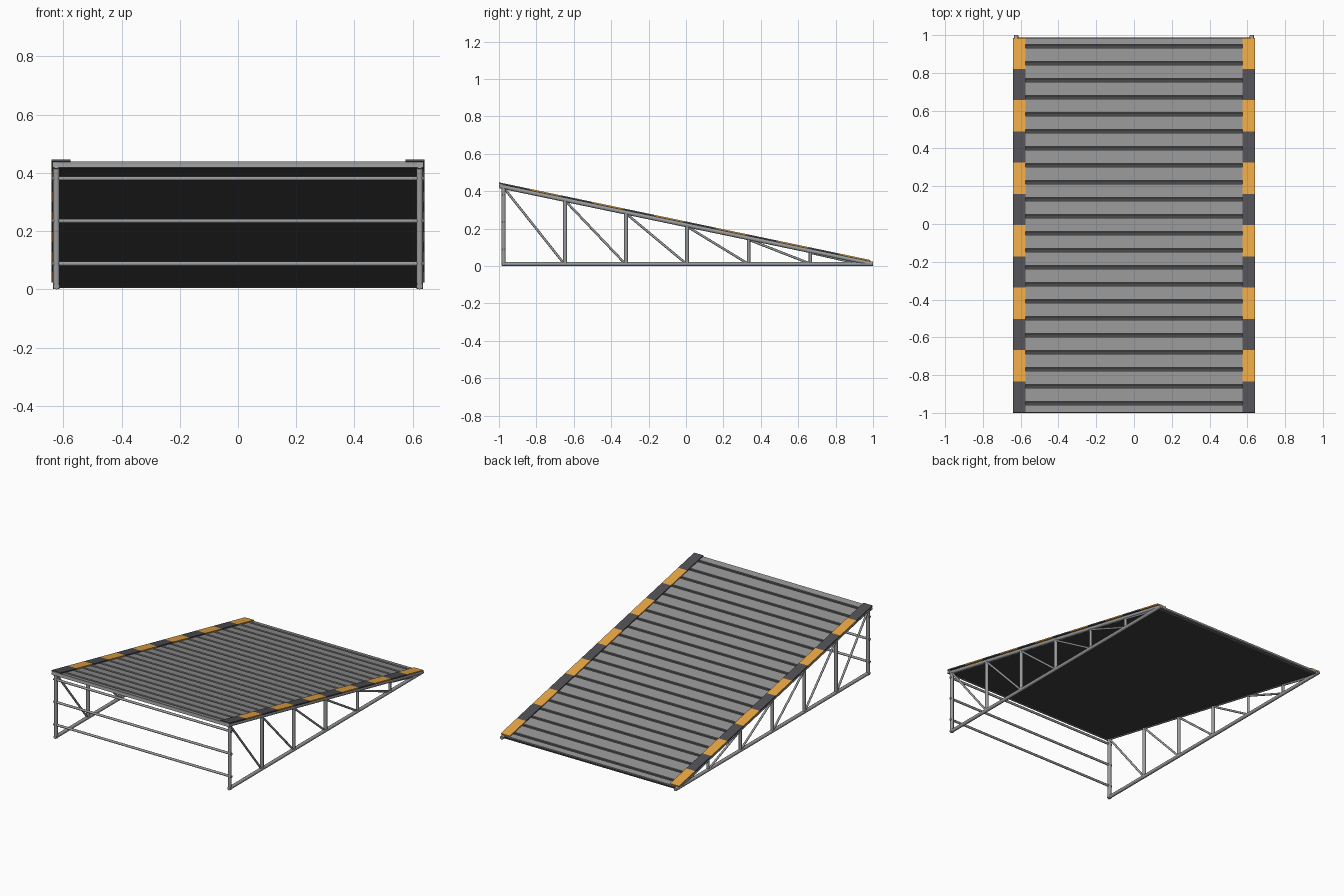
import bpy, bmesh, math
from mathutils import Vector, Matrix

if "Cube" in bpy.data.objects:
    bpy.data.objects.remove(bpy.data.objects["Cube"])

SLOPE = 0.209
ANGLE = math.atan(SLOPE)
ROT = Matrix.Rotation(-ANGLE, 4, 'X')


def mat(name, col):
    m = bpy.data.materials.new(name)
    m.diffuse_color = (*col, 1)
    m.use_nodes = True
    m.node_tree.nodes["Principled BSDF"].inputs["Base Color"].default_value = m.diffuse_color
    return m


ORANGE = mat("orange", (0.8, 0.38, 0.06))
DARK = mat("charcoal", (0.08, 0.08, 0.09))
PLATE = mat("dark_plate", (0.06, 0.06, 0.06))
STEEL = mat("steel", (0.32, 0.33, 0.34))
DECK = mat("deck_grey", (0.29, 0.29, 0.29))


def top(y):
    """Height of the deck surface at y."""
    return 0.022 + SLOPE * (1 - y)


def finish(bm, name, material):
    me = bpy.data.meshes.new(name)
    bm.to_mesh(me)
    bm.free()
    me.materials.append(material)
    ob = bpy.data.objects.new(name, me)
    bpy.context.collection.objects.link(ob)
    return ob


def slab(bm, x0, x1, y0, y1, lo, hi):
    """Box lying in the sloped deck plane; lo/hi are offsets from its surface."""
    ym = (y0 + y1) / 2
    size = Matrix.Diagonal((x1 - x0, (y1 - y0) / math.cos(ANGLE), hi - lo, 1))
    pos = Vector(((x0 + x1) / 2, ym, top(ym) + (lo + hi) / 2))
    bmesh.ops.create_cube(bm, size=1, matrix=Matrix.Translation(pos) @ ROT @ size)


def tube(bm, a, b, r, sides=16):
    a, b = Vector(a), Vector(b)
    d = b - a
    m = Matrix.Translation((a + b) / 2) @ d.to_track_quat('Z', 'Y').to_matrix().to_4x4()
    res = bmesh.ops.create_cone(bm, cap_ends=True, segments=sides, radius1=r,
                                radius2=r, depth=d.length, matrix=m)
    for f in {f for v in res['verts'] for f in v.link_faces}:
        f.smooth = len(f.verts) == 4
        if not f.smooth:
            for e in f.edges:
                e.smooth = False


# Deck: dark base plate with grey planks on it
bm = bmesh.new()
slab(bm, -0.615, 0.615, -0.995, 0.985, -0.02, -0.009)
finish(bm, "deck_plate", PLATE)

bm = bmesh.new()
pitch, gap = 0.09, 0.018
cuts = [-0.95 + pitch * i for i in range(22)]
edges = [-0.998 - gap / 2] + cuts + [0.985 + gap / 2]
for a, b in zip(edges, edges[1:]):
    slab(bm, -0.615, 0.615, a + gap / 2, b - gap / 2, -0.01, 0)
finish(bm, "deck_planks", DECK)

# Cross beams closing the high and low ends
bm = bmesh.new()
slab(bm, -0.638, 0.638, -0.999, -0.98, -0.021, -0.0005)
slab(bm, -0.62, 0.62, 0.97, 0.984, -0.02, -0.0005)
finish(bm, "end_beams", STEEL)

# Warning strips along both edges, alternating colours
step = 1.984 / 12
for name, material, start in (("dark_edge_strips", DARK, 0), ("orange_edge_strips", ORANGE, 1)):
    bm = bmesh.new()
    for i in range(start, 12, 2):
        y = -0.999 + step * i
        for x0, x1 in ((-0.64, -0.575), (0.575, 0.64)):
            slab(bm, x0, x1, y, y + step, -0.001, 0.007)
    finish(bm, name, material)

# Side trusses
R, XS = 0.011, 0.624
posts = [-0.975, -0.646, -0.32, 0.006, 0.335, 0.665]
for side, x in (("left", -XS), ("right", XS)):
    bm = bmesh.new()
    tube(bm, (x, -0.985, R), (x, 1, R), R)
    tube(bm, (x, -0.995, top(-0.995) - 0.0125), (x, 0.998, top(0.998) - 0.0112), 0.0115)
    finish(bm, side + "_rails", STEEL)
    bm = bmesh.new()
    for y in posts:
        tube(bm, (x, y, 0.002 if y == posts[0] else R), (x, y, top(y) - 0.015), R if y < 0.2 else 0.009)
    finish(bm, side + "_posts", STEEL)
    bm = bmesh.new()
    for a, b in zip(posts, posts[1:] + [0.92]):
        tube(bm, (x, a + 0.005, top(a) - 0.022), (x, b - 0.008, 0.015), 0.0065, 12)
    finish(bm, side + "_diagonals", STEEL)

# Horizontal bars across the high front
bm = bmesh.new()
for z in (0.088, 0.235, 0.381):
    tube(bm, (-0.639, -0.975, z), (0.639, -0.975, z), 0.0075, 12)
finish(bm, "front_crossbars", STEEL)
